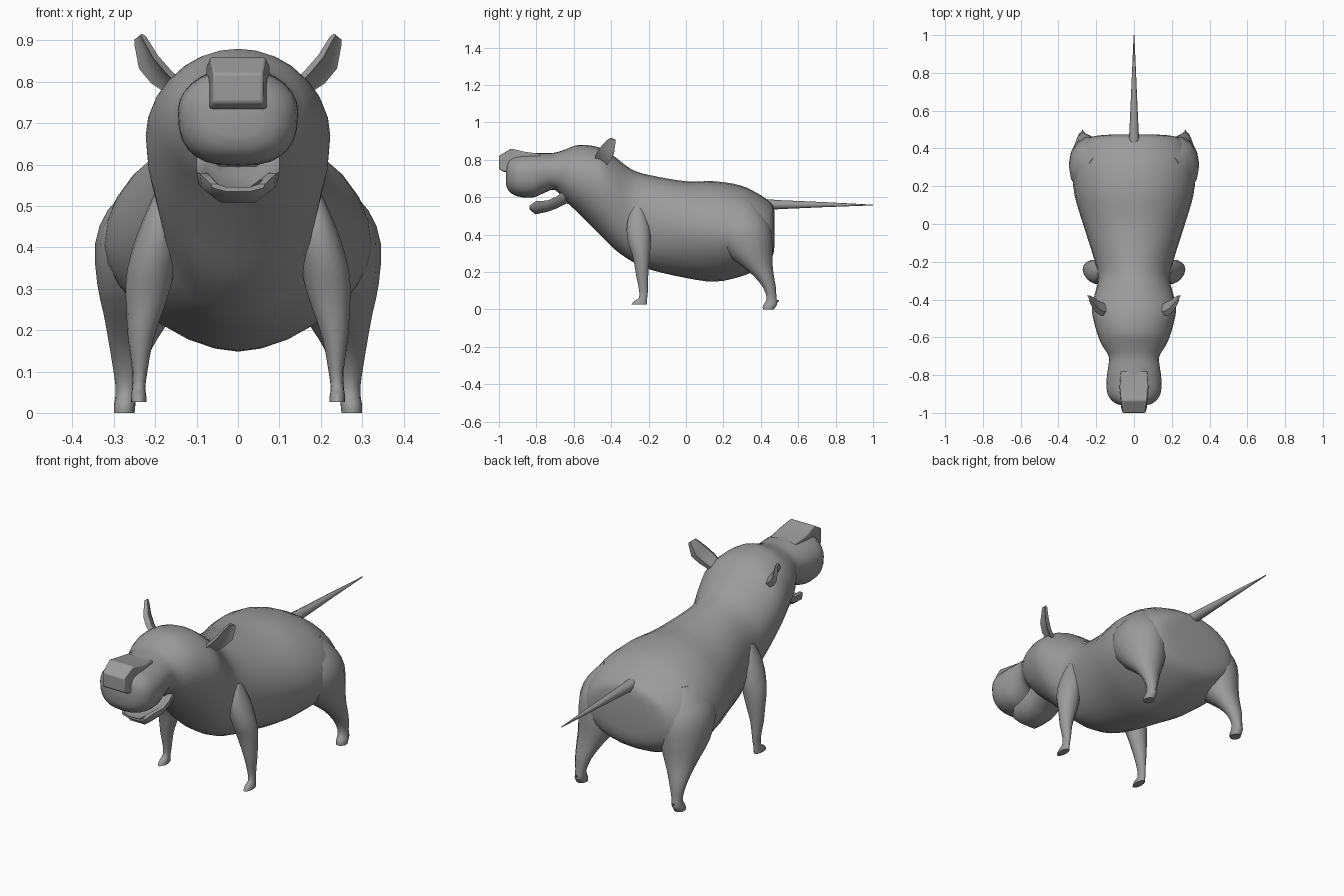
import bpy, bmesh, math
from mathutils import Vector

if "Cube" in bpy.data.objects:
    bpy.data.objects.remove(bpy.data.objects["Cube"])

grey = bpy.data.materials.new("grey_hide")
grey.diffuse_color = (0.33, 0.33, 0.33, 1)
grey.use_nodes = True
grey.node_tree.nodes["Principled BSDF"].inputs["Base Color"].default_value = grey.diffuse_color


def loft(name, rings, mirror=False, angle=45, bevel=0):
    """Skin a list of equal-length point rings and cap both ends."""
    bm = bmesh.new()
    vs = [[bm.verts.new(p) for p in r] for r in rings]
    n = len(rings[0])
    for a, b in zip(vs, vs[1:]):
        for i in range(n):
            j = (i + 1) % n
            bm.faces.new((a[i], a[j], b[j], b[i]))
    bm.faces.new(vs[0])
    bm.faces.new(vs[-1])
    bmesh.ops.recalc_face_normals(bm, faces=bm.faces)
    me = bpy.data.meshes.new(name)
    bm.to_mesh(me)
    bm.free()
    ob = bpy.data.objects.new(name, me)
    bpy.context.collection.objects.link(ob)
    me.materials.append(grey)
    if bevel:
        m = ob.modifiers.new("bevel", 'BEVEL')
        m.width, m.segments = bevel, 2
    if mirror:
        m = ob.modifiers.new("mirror", 'MIRROR')
        m.use_mirror_merge = False
    bpy.ops.object.select_all(action='DESELECT')
    ob.select_set(True)
    bpy.context.view_layer.objects.active = ob
    bpy.ops.object.shade_smooth_by_angle(angle=math.radians(angle))
    return ob


def smooth(keys, steps=3):
    """Catmull-Rom interpolation through parameter tuples."""
    out = []
    for i in range(len(keys) - 1):
        p0, p1 = keys[max(i - 1, 0)], keys[i]
        p2, p3 = keys[i + 1], keys[min(i + 2, len(keys) - 1)]
        for s in range(steps):
            t = s / steps
            out.append([0.5 * (2 * b + (c - a) * t + (2 * a - 5 * b + 4 * c - d) * t * t
                               + (3 * b - a - 3 * c + d) * t ** 3)
                        for a, b, c, d in zip(p0, p1, p2, p3)])
    out.append(list(keys[-1]))
    return out


def power(v, e):
    return math.copysign(abs(v) ** e, v) if abs(v) > 1e-6 else 0.0


def body_ring(y, zb, zt, w, zm, e, n=28):
    """Egg section: widest at zm, underside shaped by exponent e."""
    pts = []
    for i in range(n):
        a = math.tau * i / n
        c, s = math.cos(a), math.sin(a)
        if s >= 0:
            pts.append((w * c, y, zm + (zt - zm) * s))
        else:
            pts.append((w * power(c, e), y, zm + (zm - zb) * power(s, e)))
    return pts


def leg_ring(z, cx, cy, rx, ry, n=14):
    return [(cx + rx * math.cos(math.tau * i / n), cy + ry * math.sin(math.tau * i / n), z)
            for i in range(n)]


# Head, neck and trunk: y, underside, top, half width, widest height, underside exponent
body = [(-.962, .665, .79, .06, .73, .8), (-.945, .63, .815, .105, .725, .8),
        (-.90, .604, .83, .14, .73, .75), (-.82, .598, .835, .145, .73, .75),
        (-.76, .622, .835, .137, .74, .8), (-.70, .638, .838, .134, .74, .85),
        (-.64, .575, .857, .17, .72, .9), (-.57, .51, .88, .198, .70, 1),
        (-.46, .40, .865, .223, .67, 1), (-.38, .32, .815, .21, .61, .95),
        (-.29, .257, .748, .19, .53, .9), (-.19, .212, .717, .21, .47, .95),
        (0, .168, .685, .27, .43, 1.1), (.155, .148, .685, .315, .41, 1.15),
        (.29, .175, .663, .325, .40, 1.1), (.38, .212, .622, .30, .40, 1),
        (.44, .25, .582, .26, .40, 1), (.465, .29, .555, .21, .41, 1),
        (.473, .34, .52, .13, .42, 1)]
loft("body", [body_ring(*k) for k in smooth(body)], angle=50)

# Lower jaw: scooped trough; y, half width, rim, bottom, floor
jaw = []
for y, w, rim, bot, fl in [(-.838, .065, .553, .535, .546), (-.805, .092, .578, .508, .535),
                           (-.74, .10, .582, .522, .55), (-.69, .10, .605, .54, .575),
                           (-.64, .10, .645, .565, .605), (-.57, .10, .66, .56, .62)]:
    mid = (rim + bot) / 2
    half = [(w, rim), (w * .95, mid), (w * .45, bot)]
    inner = [(w * .45, fl), (w * .78, rim)]
    prof = half + [(-x, z) for x, z in half[::-1]]
    prof += [(-x, z) for x, z in inner[::-1]] + inner
    jaw.append([(x, y, z) for x, z in prof])
loft("lower_jaw", jaw, angle=50)

# Blocky nose: half width, lower (y, z), upper (y, z)
nose = [(.06, -1.0, .75, -1.0, .82), (.068, -.975, .735, -.935, .86),
        (.076, -.89, .735, -.86, .842), (.07, -.78, .74, -.78, .832)]
loft("nose", [[(-w, yb, zb), (w, yb, zb), (w, yt, zt), (-w, yt, zt)]
              for w, yb, zb, yt, zt in nose], angle=35, bevel=.006)

# Front legs: z, centre x, centre y, radius x, radius y
front = [(.55, .18, -.26, .012, .02), (.49, .187, -.26, .033, .05), (.42, .196, -.255, .052, .064),
         (.35, .21, -.248, .057, .06), (.30, .218, -.241, .054, .05), (.25, .225, -.237, .045, .042),
         (.18, .235, -.234, .031, .033), (.10, .237, -.227, .018, .024),
         (.06, .24, -.23, .016, .023), (.045, .24, -.243, .018, .036), (.026, .24, -.25, .019, .042)]
loft("front_leg", [leg_ring(*k) for k in smooth(front, 2)], mirror=True)

# Hind legs with broad thighs
hind = [(.57, .19, .30, .05, .06), (.49, .215, .295, .10, .13), (.41, .225, .305, .12, .155),
        (.31, .23, .335, .11, .13), (.24, .24, .375, .085, .09), (.18, .254, .415, .06, .056),
        (.12, .265, .445, .039, .036), (.065, .27, .457, .026, .027),
        (.035, .272, .455, .025, .034), (.02, .274, .447, .026, .037), (0, .275, .44, .025, .03)]
loft("hind_leg", [leg_ring(*k) for k in smooth(hind, 2)], mirror=True)

# Heel spurs
loft("heel_spur", [[(.272 + r * math.cos(a), y, z + r * math.sin(a))
                    for a in (0, 1.57, 3.14, 4.71)]
                   for y, z, r in [(.465, .032, .014), (.497, .047, .003)]], mirror=True)

# Ears: cupped blades; centre, half span, thickness
span = Vector((.35, .85, -.3)).normalized()
thick = Vector((.8, -.45, -.4)).normalized()
ear = []
for c, h, t in [((.15, -.45, .785), .035, .016), ((.185, -.44, .815), .045, .018),
                ((.215, -.42, .85), .045, .017), ((.235, -.397, .90), .026, .012),
                ((.24, -.392, .91), .018, .008)]:
    c = Vector(c)
    ear.append([c + span * h * u + thick * t * v for u, v in
                [(-1, .6), (-.5, .1), (.5, .1), (1, .6), (.7, -.7), (0, -1), (-.7, -.7)]])
loft("ear", ear, mirror=True, angle=40)

# Tail: long thin spike
loft("tail", [[(r * math.cos(math.tau * i / 8), y, z + r * math.sin(math.tau * i / 8))
               for i in range(8)]
              for y, z, r in [(.42, .56, .03), (.50, .56, .024), (.75, .56, .013), (1.0, .558, .002)]])
